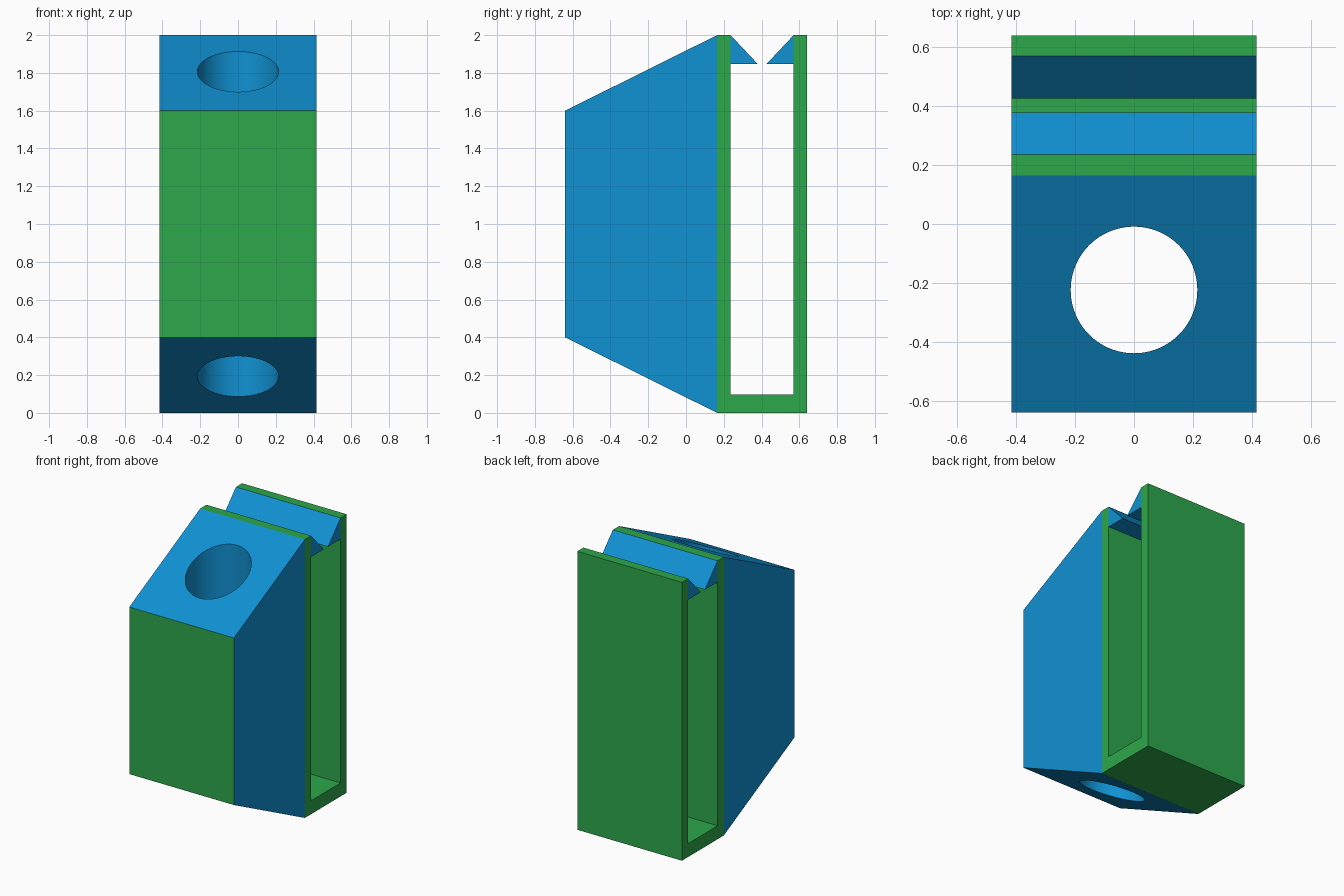
import bpy, bmesh, math

if "Cube" in bpy.data.objects:
    bpy.data.objects.remove(bpy.data.objects["Cube"])

HALF_W = 0.416                      # half width of every extruded part


def material(name, rgb):
    m = bpy.data.materials.new(name)
    m.diffuse_color = (*rgb, 1.0)
    m.use_nodes = True
    m.node_tree.nodes["Principled BSDF"].inputs["Base Color"].default_value = m.diffuse_color
    return m


blue = material("blue", (0.0052, 0.283, 0.645))
green = material("green", (0.026, 0.392, 0.070))


def extrude_profile(name, profile, *mats):
    """Extrude a (y, z) outline across the full width."""
    bm = bmesh.new()
    base = bm.faces.new([bm.verts.new((-HALF_W, y, z)) for y, z in profile])
    ext = bmesh.ops.extrude_face_region(bm, geom=[base])
    verts = [v for v in ext["geom"] if isinstance(v, bmesh.types.BMVert)]
    bmesh.ops.translate(bm, verts=verts, vec=(2 * HALF_W, 0, 0))
    bmesh.ops.recalc_face_normals(bm, faces=bm.faces)
    me = bpy.data.meshes.new(name)
    bm.to_mesh(me)
    bm.free()
    for m in mats:
        me.materials.append(m)
    ob = bpy.data.objects.new(name, me)
    bpy.context.collection.objects.link(ob)
    return ob


# Tapered block: blue with a green front face
block = extrude_profile("tapered_block",
                        [(-0.64, 0.40), (0.165, 0), (0.165, 2), (-0.64, 1.60)],
                        blue, green)
for p in block.data.polygons:
    if p.normal.y < -0.9:
        p.material_index = 1

# Vertical round hole through the block
bpy.ops.mesh.primitive_cylinder_add(vertices=96, radius=0.215, depth=3,
                                    location=(0, -0.224, 1))
cutter = bpy.context.object
cutter.name = "hole_cutter"
cutter.hide_render = True
cutter.data.materials.append(blue)
cut = block.modifiers.new("hole", 'BOOLEAN')
cut.operation = 'DIFFERENCE'
cut.solver = 'EXACT'
cut.object = cutter
bpy.ops.object.select_all(action='DESELECT')
block.select_set(True)
bpy.context.view_layer.objects.active = block
bpy.ops.object.modifier_apply(modifier="hole")
bpy.data.objects.remove(cutter)
bpy.ops.object.shade_smooth_by_angle(angle=math.radians(20))

# U-shaped channel behind the block
extrude_profile("channel",
                [(0.165, 0), (0.64, 0), (0.64, 2), (0.57, 2), (0.57, 0.097),
                 (0.236, 0.097), (0.236, 2), (0.165, 2)], green)

# Wedge lips narrowing the channel mouth, mirrored about its middle
for name, wall, tip in (("front_lip", 0.236, 0.379), ("rear_lip", 0.57, 0.427)):
    extrude_profile(name, [(wall, 1.848), (tip, 1.848), (wall, 2)], blue)
